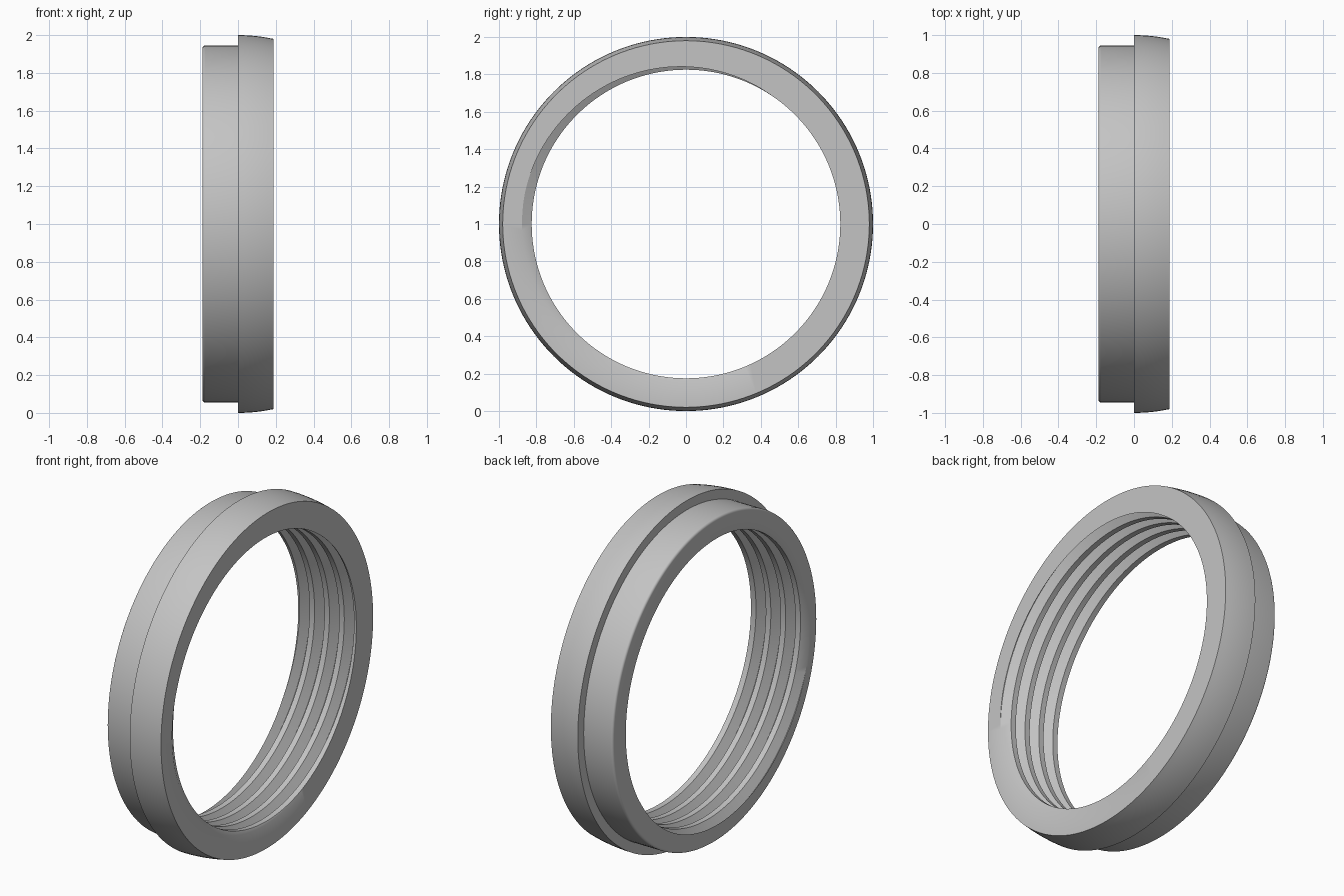
import bpy, bmesh
from math import cos, sin, tau, pi, radians

cube = bpy.data.objects.get("Cube")
if cube:
    bpy.data.objects.remove(cube, do_unlink=True)

SEGMENTS = 160
HALF = 0.188                      # half the ring's width along x
PITCH = 0.096
CREST_R, ROOT_R = 0.825, 0.877    # thread radii in the bore
CREST, ROOT = 0.17, 0.48          # half crest, start of root, in turns
START = radians(-5)               # where the crest meets the +x face

# One plain grey metal
grey = bpy.data.materials.new("grey metal")
grey.use_nodes = True
grey.diffuse_color = (0.55, 0.55, 0.55, 1)
grey.node_tree.nodes["Principled BSDF"].inputs["Base Color"].default_value = (0.55, 0.55, 0.55, 1)


def thread_radius(x, angle):
    """Bore radius of the helical thread at a point."""
    turn = (x - HALF) / PITCH - (angle - START) / tau
    u = abs(turn - round(turn))
    t = min(max((u - CREST) / (ROOT - CREST), 0), 1)
    return CREST_R + t * (ROOT_R - CREST_R)


# Outer profile (x, radius): filleted spigot, step, crowned collar
FILLET, SPIGOT_R = 0.014, 0.945
outer = [(-HALF + FILLET * (1 - cos(a)), SPIGOT_R - FILLET * (1 - sin(a)))
         for a in (pi / 2 * k / 4 for k in range(5))]
outer.append((0, SPIGOT_R))
outer += [(HALF * k / 6, 1 - 0.02 * (k / 6) ** 2) for k in range(7)]

# Thread edges, following the helix and trimmed at both end faces
edges = [k + u for k in range(-6, 4) for u in (-ROOT, -CREST, CREST, ROOT)]

bm = bmesh.new()


def vert(x, r, angle):
    return bm.verts.new((x, r * cos(angle), 1 + r * sin(angle)))


outside, bore = [], []
for i in range(SEGMENTS):
    angle = tau * i / SEGMENTS
    outside.append([vert(x, r, angle) for x, r in outer])
    column = []
    for e in edges:
        x = HALF + PITCH * (e + (angle - START) / tau)
        x = min(max(x, -HALF), HALF)
        column.append(vert(x, thread_radius(x, angle), angle))
    bore.append(column)

for i in range(SEGMENTS):
    n = (i + 1) % SEGMENTS
    shift = 4 if n == 0 else 0    # the helix climbs one pitch per turn
    a, b, c, d = outside[i], outside[n], bore[i], bore[n]
    for j in range(len(outer) - 1):
        bm.faces.new((a[j], a[j + 1], b[j + 1], b[j]))
    for j in range(len(edges) - 1 - shift):
        bm.faces.new((c[j], d[j + shift], d[j + 1 + shift], c[j + 1]))
    # End faces
    bm.faces.new((a[0], b[0], d[0], c[0]))
    bm.faces.new((a[-1], c[-1], d[-1], b[-1]))

bmesh.ops.remove_doubles(bm, verts=bm.verts, dist=1e-5)
bmesh.ops.recalc_face_normals(bm, faces=bm.faces)

mesh = bpy.data.meshes.new("threaded_ring")
bm.to_mesh(mesh)
bm.free()
mesh.materials.append(grey)
ring = bpy.data.objects.new("threaded_ring", mesh)
bpy.context.collection.objects.link(ring)

bpy.ops.object.select_all(action="DESELECT")
ring.select_set(True)
bpy.context.view_layer.objects.active = ring
bpy.ops.object.shade_smooth_by_angle(angle=radians(30))
